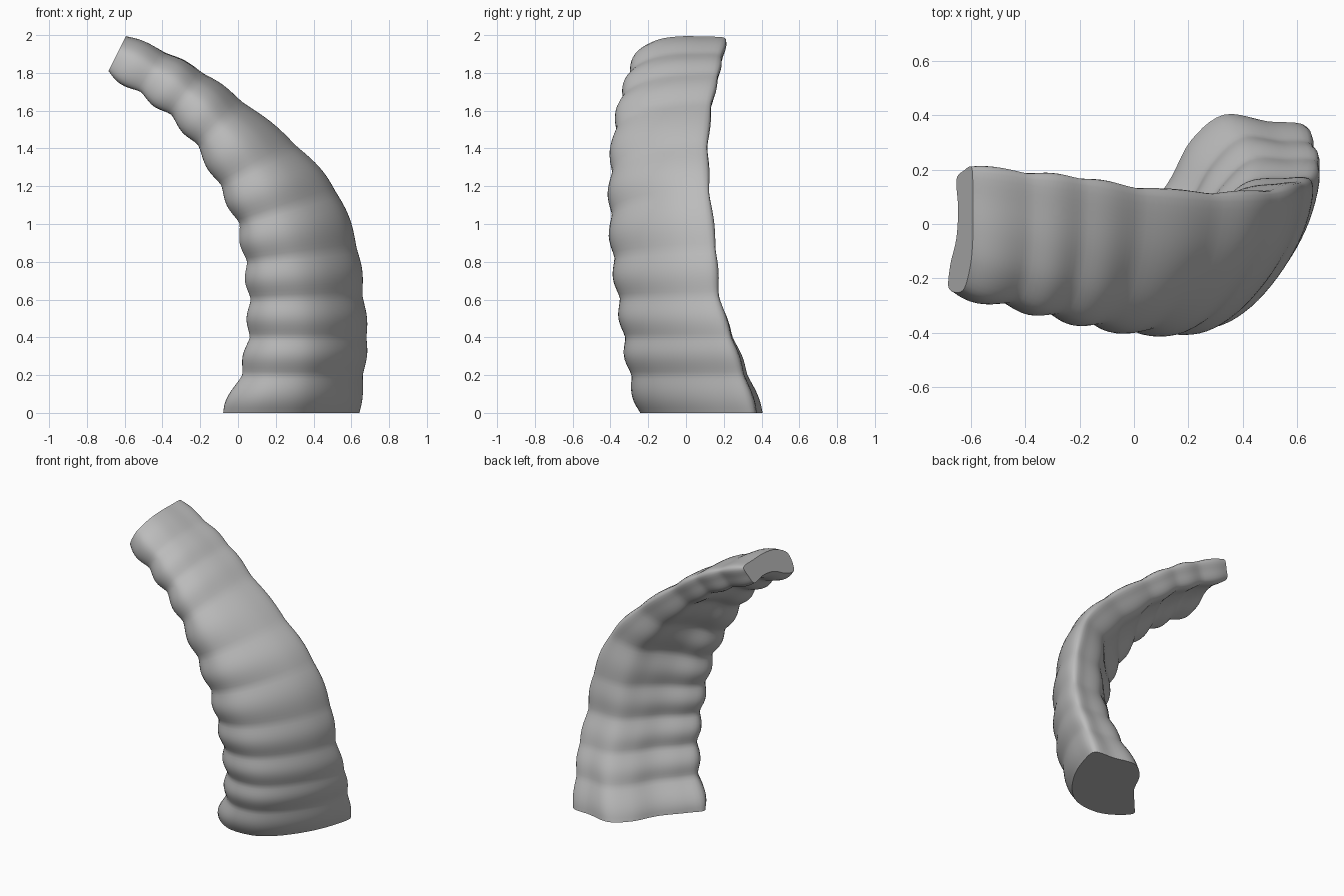
import bpy
import math
from mathutils import Vector

if "Cube" in bpy.data.objects:
    bpy.data.objects.remove(bpy.data.objects["Cube"], do_unlink=True)

RINGS_PER_BAND = 10
POINTS_PER_SIDE = 5

# Stations along the horn: inner x, inner z, outer x, outer z, front y, back y
STATIONS = [Vector(s) for s in (
    (-.09, 0, .64, 0, -.24, .41),
    (.01, .2, .66, .2, -.29, .335),
    (.05, .4, .68, .4, -.325, .26),
    (.055, .6, .66, .62, -.355, .185),
    (.035, .8, .63, .87, -.385, .16),
    (-.005, 1, .52, 1.17, -.4, .12),
    (-.1, 1.2, .31, 1.42, -.4, .11),
    (-.22, 1.41, .03, 1.65, -.38, .13),
    (-.36, 1.57, -.18, 1.805, -.345, .165),
    (-.52, 1.69, -.38, 1.915, -.305, .185),
    (-.69, 1.8, -.59, 2, -.265, .21),
)]

# Cross-sections inside each station's box, from the sharp back edge round the front
BASE = [(1, .85), (.95, .4), (.75, -.15), (.4, -.7), (0, -1), (-.55, -1),
        (-1, -.6), (-.8, -.25), (-.45, .2), (-.2, .7), (.15, 1), (.6, .92)]
MIDDLE = [(1, .97), (.92, .35), (.62, -.25), (.2, -.75), (-.25, -1), (-.75, -.95),
          (-1, -.6), (-.85, -.2), (-.45, .15), (-.1, .5), (.25, .88), (.7, 1)]
TIP = [(.88, 1), (.97, .5), (1, 0), (.85, -.5), (.35, -.92), (-.4, -1),
       (-1, -.88), (-.85, -.5), (-.4, -.1), (-.25, .35), (-.35, .82), (.25, .97)]


def spline(a, b, c, d, f):
    """Smooth curve from b to c."""
    return b + (c - a) * (f / 2) + (a * 2 - b * 5 + c * 4 - d) * (f * f / 2) \
        + ((b - c) * 3 + d - a) * (f ** 3 / 2)


def station(t):
    last = len(STATIONS) - 1
    i = min(int(t), last - 1)
    near = [STATIONS[max(0, min(last, i + k))] for k in (-1, 0, 1, 2)]
    return spline(*near, t - i)


def section(t):
    half = (len(STATIONS) - 1) / 2
    first, second = (BASE, MIDDLE) if t < half else (MIDDLE, TIP)
    f = (t % half) / half if t < 2 * half else 1
    return [Vector(p).lerp(Vector(q), f) for p, q in zip(first, second)]


def ring(t):
    xi, zi, xo, zo, front, back = station(t)
    inner, outer = Vector((xi, 0, zi)), Vector((xo, 0, zo))
    centre = (inner + outer) / 2 + Vector((0, (front + back) / 2, 0))
    across = (outer - inner).normalized()
    size = Vector(((outer - inner).length / 2, (back - front) / 2))
    corners = [p * size for p in section(t)]
    n = len(corners)
    loop = []
    for i in range(n):
        near = [corners[(i + k) % n] for k in (-1, 0, 1, 2)]
        loop += [spline(*near, j / POINTS_PER_SIDE) for j in range(POINTS_PER_SIDE)]
    # Swell between the creases, weaker along the sharp back edge
    swell = abs(math.sin(math.pi * t)) ** 1.4 - .55
    points = []
    for i, p in enumerate(loop):
        run = loop[(i + 1) % len(loop)] - loop[i - 1]
        normal = Vector((-run.y, run.x)).normalized()
        edge = (1 + math.cos(math.tau * i / len(loop))) / 2
        p = p + normal * (.024 * swell * (1 - .6 * edge))
        points.append(centre + across * p.x + Vector((0, p.y, 0)))
    return points


# Loft the rings into one closed horn
count = (len(STATIONS) - 1) * RINGS_PER_BAND
rings = [ring(i / RINGS_PER_BAND) for i in range(count + 1)]
size = len(rings[0])
verts = [p for r in rings for p in r]
faces = [(r * size + i, (r + 1) * size + i,
          (r + 1) * size + (i + 1) % size, r * size + (i + 1) % size)
         for r in range(count) for i in range(size)]
faces.append(tuple(range(size)))
faces.append(tuple(reversed(range(count * size, len(verts)))))
mesh = bpy.data.meshes.new("ridged_horn")
mesh.from_pydata(verts, [], faces)
mesh.update()
horn = bpy.data.objects.new("ridged_horn", mesh)
bpy.context.collection.objects.link(horn)

# Plain grey
grey = bpy.data.materials.new("plain_grey")
grey.use_nodes = True
colour = (.5, .5, .5, 1)
grey.diffuse_color = colour
grey.node_tree.nodes["Principled BSDF"].inputs["Base Color"].default_value = colour
mesh.materials.append(grey)

bpy.ops.object.select_all(action="DESELECT")
horn.select_set(True)
bpy.context.view_layer.objects.active = horn
bpy.ops.object.shade_smooth_by_angle(angle=math.radians(40))
